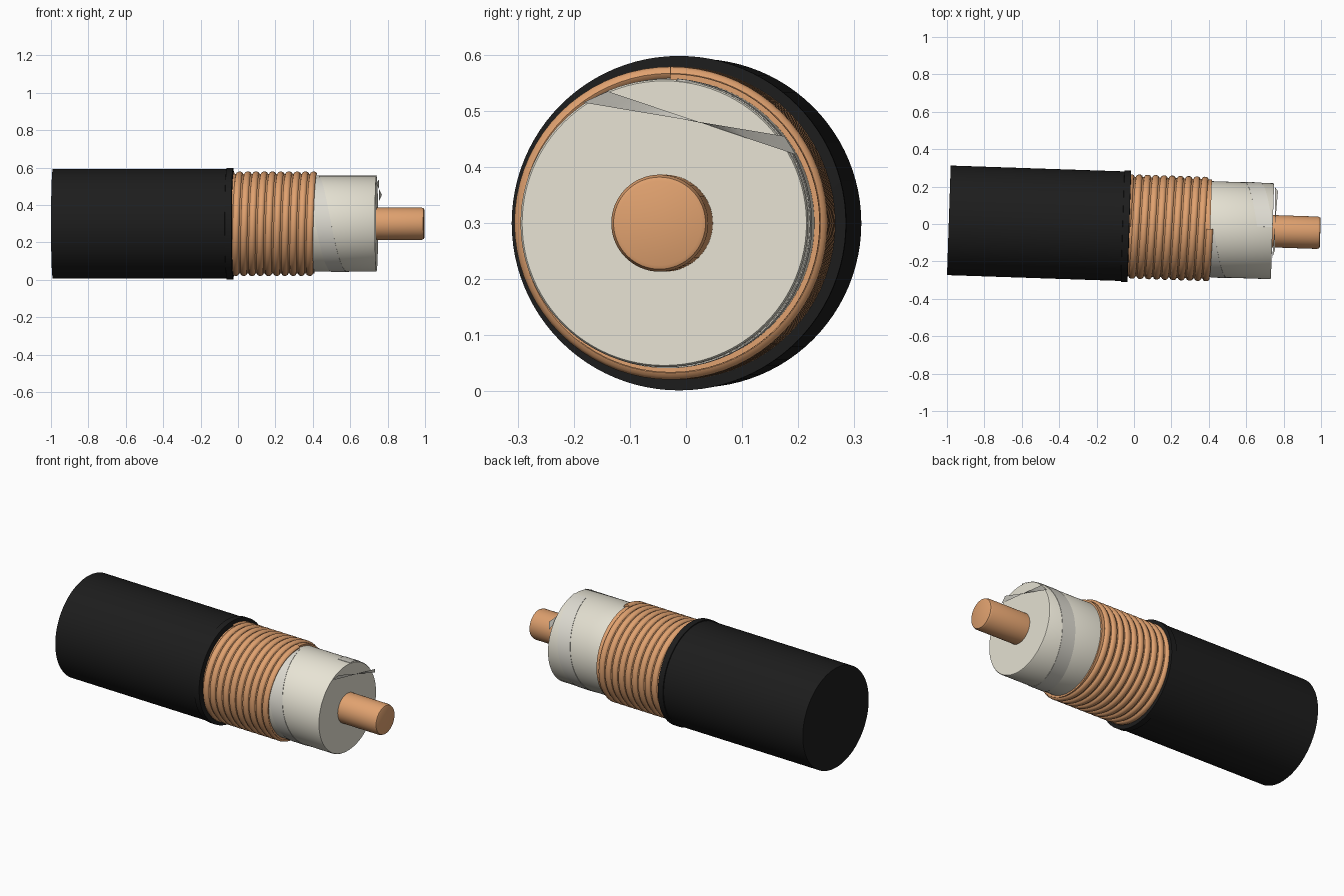
import bpy, bmesh, math
from mathutils import Matrix, Vector

if "Cube" in bpy.data.objects:
    bpy.data.objects.remove(bpy.data.objects["Cube"])

# The cable axis lies along x, turned slightly about z
AXIS = Matrix.Translation((0, -0.0137, 0.30)) @ Matrix.Rotation(math.radians(-1.93), 4, 'Z')


def material(name, color):
    m = bpy.data.materials.new(name)
    m.diffuse_color = (*color, 1)
    m.use_nodes = True
    m.node_tree.nodes["Principled BSDF"].inputs["Base Color"].default_value = m.diffuse_color
    return m


BLACK = material("black_rubber", (0.012, 0.012, 0.012))
COPPER = material("copper", (0.75, 0.36, 0.16))
CREAM = material("cream_plastic", (0.80, 0.77, 0.66))
FOIL = material("foil_grey", (0.72, 0.70, 0.63))


def make(name, verts, faces, mat):
    mesh = bpy.data.meshes.new(name)
    mesh.from_pydata([AXIS @ Vector(v) for v in verts], [], faces)
    bm = bmesh.new()
    bm.from_mesh(mesh)
    bmesh.ops.recalc_face_normals(bm, faces=bm.faces)
    bm.to_mesh(mesh)
    bm.free()
    mesh.materials.append(mat)
    obj = bpy.data.objects.new(name, mesh)
    bpy.context.collection.objects.link(obj)
    bpy.ops.object.select_all(action='DESELECT')
    obj.select_set(True)
    bpy.context.view_layer.objects.active = obj
    bpy.ops.object.shade_smooth_by_angle(angle=math.radians(40))
    return obj


def ring_point(x, r, a):
    # a = 0 faces the back, 90 degrees faces up
    return (x, r * math.cos(a), r * math.sin(a))


def lathe(name, profile, mat, n=96):
    verts = [ring_point(x, r, 2 * math.pi * k / n) for x, r in profile for k in range(n)]
    faces = [(i * n + k, i * n + (k + 1) % n, (i + 1) * n + (k + 1) % n, (i + 1) * n + k)
             for i in range(len(profile) - 1) for k in range(n)]
    last = (len(profile) - 1) * n
    faces += [tuple(range(n)), tuple(range(last, last + n))]
    make(name, verts, faces, mat)


def helix(name, section, x0, pitch, a0, turns, mat, steps=72, hand=-1):
    # sweep a closed (x, radius) section around the axis
    n, total = len(section), round(turns * steps)
    verts = []
    for i in range(total + 1):
        t = i / steps
        a = a0 + hand * 2 * math.pi * t
        verts += [ring_point(x0 + pitch * t + dx, r, a) for dx, r in section]
    faces = [(i * n + k, i * n + (k + 1) % n, (i + 1) * n + (k + 1) % n, (i + 1) * n + k)
             for i in range(total) for k in range(n)]
    faces += [tuple(range(n)), tuple(range(total * n, total * n + n))]
    make(name, verts, faces, mat)


# Outer jacket with the slightly raised cut lip
lathe("outer_jacket", [(-0.9905, 0.293), (-0.06, 0.293)], BLACK)
lathe("jacket_lip", [(-0.062, 0.290), (-0.060, 0.298), (-0.026, 0.298), (-0.024, 0.262)], BLACK)

# Shield: thin sleeve with a wound wire forming the ridges
lathe("shield_sleeve", [(-0.05, 0.266), (0.408, 0.266)], COPPER)
wire = [(0.018 * math.cos(2 * math.pi * k / 10), 0.267 + 0.0125 * math.sin(2 * math.pi * k / 10))
        for k in range(10)]
helix("shield_winding", wire, -0.035, 0.044, math.radians(90), 10, COPPER)

# Insulating core and inner conductor
lathe("insulation_core", [(0.38, 0.2565), (0.737, 0.2565), (0.741, 0.2535)], CREAM)
lathe("inner_conductor", [(0.70, 0.0865), (0.982, 0.0865), (0.9935, 0.082), (0.9965, 0.075)],
      COPPER, 64)

# Foil tape wound around the insulation
# the front side descends, so it turns front, bottom, back, top
W, R = 0.042, 0.2585
tape = [(-W, R - 0.004), (-W, R), (W, R), (W, R - 0.004)]
helix("foil_tape", tape, 0.385, 0.32, math.radians(90), 0.98, FOIL, hand=1)

# Loose twisted tail of the tape crossing the end face
A, B = Vector((0.738, -0.145, 0.215)), Vector((0.755, -0.10, 0.235))
C, D = Vector((0.745, 0.235, 0.122)), Vector((0.757, 0.215, 0.155))
rows = 8
tail = []
for i in range(rows + 1):
    t = i / rows
    tail += [A.lerp(D, t) + Vector((0.006, 0, 0)), B.lerp(C, t) + Vector((0.002, 0, 0))]
make("foil_tail", tail, [(2 * i, 2 * i + 1, 2 * i + 3, 2 * i + 2) for i in range(rows)], FOIL)
